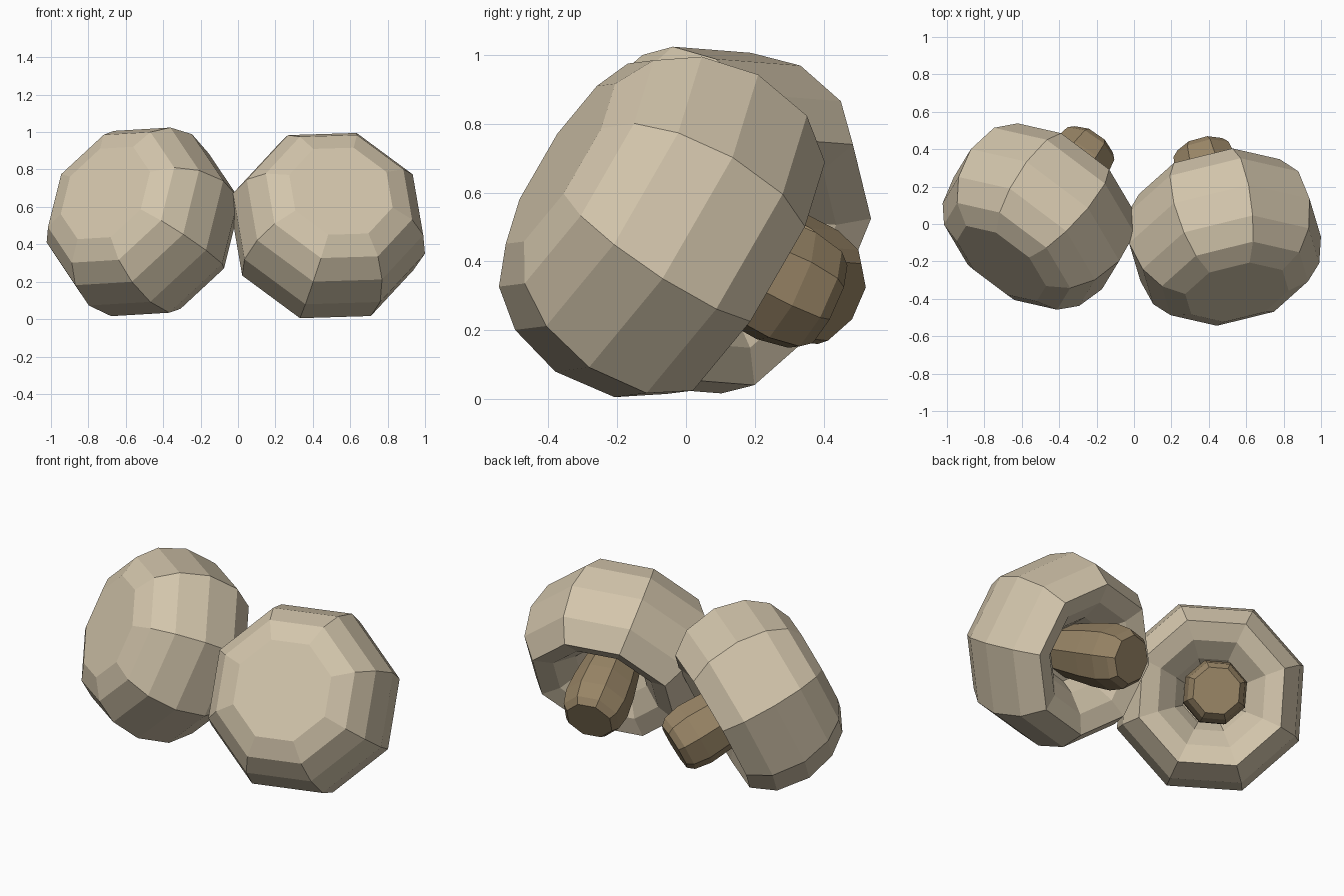
import bpy, math
from mathutils import Vector, Matrix

if "Cube" in bpy.data.objects:
    bpy.data.objects.remove(bpy.data.objects["Cube"])

SIDES = 8


def material(name, colour):
    m = bpy.data.materials.new(name)
    m.diffuse_color = (*colour, 1)
    m.use_nodes = True
    m.node_tree.nodes["Principled BSDF"].inputs["Base Color"].default_value = m.diffuse_color
    return m


def lathe(name, profile, mat):
    """Spin (radius, height) points about z; both ends are closed with flat faces."""
    verts, faces = [], []
    for r, h in profile:
        for i in range(SIDES):
            a = math.tau * (i + 0.5) / SIDES
            verts.append((r * math.cos(a), r * math.sin(a), h))
    for k in range(len(profile) - 1):
        for i in range(SIDES):
            j = (i + 1) % SIDES
            a, b = k * SIDES, (k + 1) * SIDES
            faces.append((a + i, a + j, b + j, b + i))
    last = (len(profile) - 1) * SIDES
    faces.append(tuple(reversed(range(SIDES))))
    faces.append(tuple(range(last, last + SIDES)))
    mesh = bpy.data.meshes.new(name)
    mesh.from_pydata(verts, [], faces)
    mesh.materials.append(mat)
    ob = bpy.data.objects.new(name, mesh)
    bpy.context.collection.objects.link(ob)
    return ob


cap_mat = material("cap_tan", (0.65, 0.56, 0.41))
stem_mat = material("stem_brown", (0.31, 0.23, 0.13))

# Cap: hollow underside, rolled rim, rounded side, shallow crown
cap_profile = [(0.16, -0.10), (0.21, -0.18), (0.31, -0.275), (0.42, -0.31), (0.51, -0.188),
               (0.538, 0.0), (0.495, 0.168), (0.41, 0.28), (0.29, 0.335)]
# Stem: barrel with a rounded foot
stem_profile = [(0.135, -0.56), (0.165, -0.525), (0.183, -0.43), (0.175, -0.30), (0.14, -0.05)]


def frame(axis, roll):
    """Rotation that turns z onto axis, keeping the part upright apart from the roll."""
    w = Vector(axis).normalized()
    u = Vector((0, 0, 1)).cross(w).normalized()
    return Matrix((u, w.cross(u), w)).transposed() @ Matrix.Rotation(math.radians(roll), 3, 'Z')


def mushroom(side, axis, stem_axis, centre, roll):
    """Place a cap and stem, with the cap's bounding box centred on centre."""
    rot = frame(axis, roll)
    cap = lathe(side + "_cap", cap_profile, cap_mat)
    stem = lathe(side + "_stem", stem_profile, stem_mat)
    pts = [rot @ v.co for v in cap.data.vertices]
    mid = Vector([(min(p[i] for p in pts) + max(p[i] for p in pts)) / 2 for i in range(3)])
    place = Matrix.Translation(Vector(centre) - mid)
    cap.matrix_world = place @ rot.to_4x4()
    stem.matrix_world = place @ frame(stem_axis, roll).to_4x4()


mushroom("left", (-0.56, -0.71, 0.43), (-0.54, -0.74, 0.45), (-0.51, 0.04, 0.52), 3)
mushroom("right", (0.19, -0.835, 0.515), (0.23, -0.89, 0.43), (0.482, -0.07, 0.50), 2)
